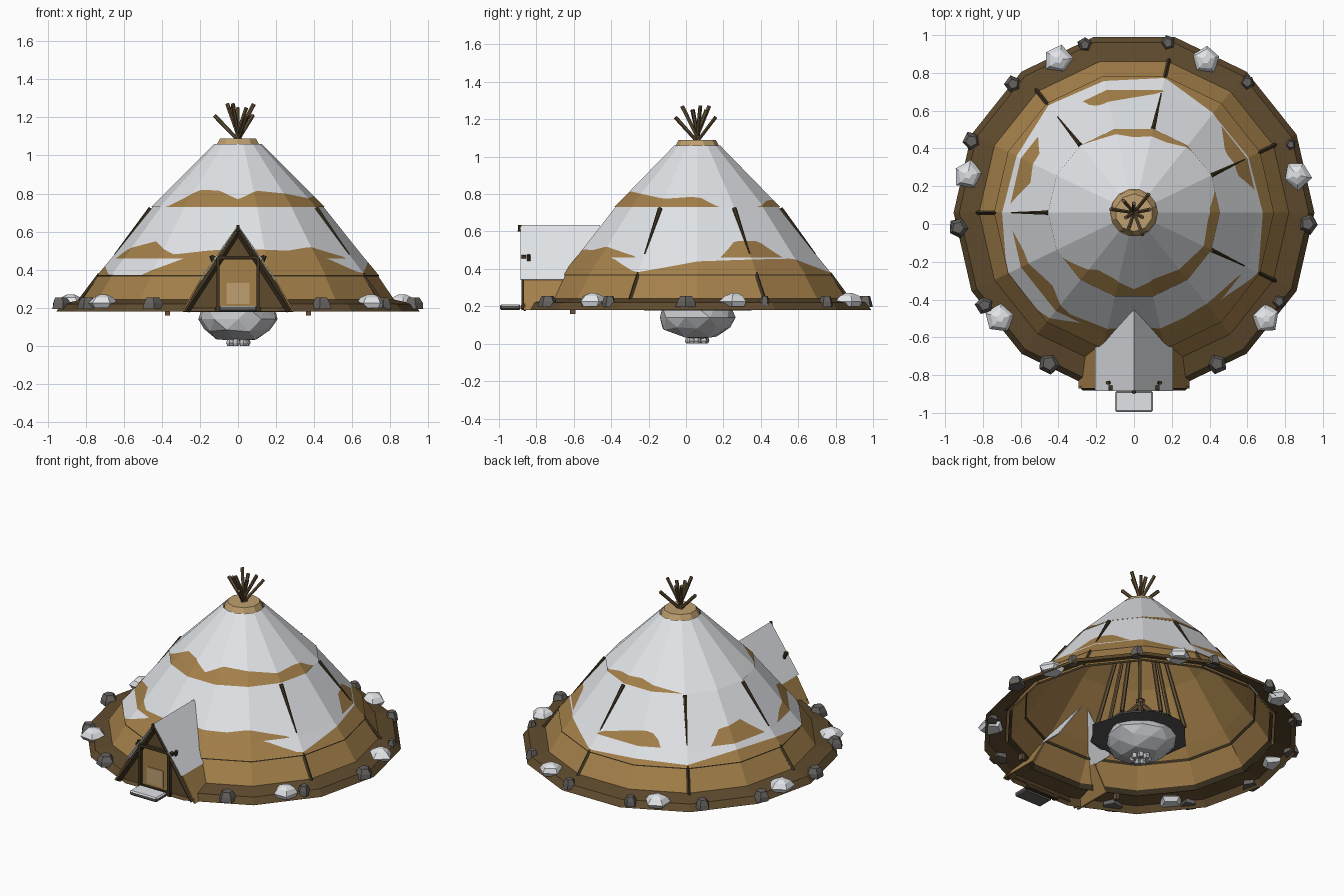
import bpy, bmesh, math, random
from mathutils import Vector

random.seed(4)
cube = bpy.data.objects.get("Cube")
if cube:
    bpy.data.objects.remove(cube, do_unlink=True)

CY = 0.06       # tent axis offset in y
SIDES = 14
SUB = 8


def material(name, rgb):
    m = bpy.data.materials.new(name)
    m.use_nodes = True
    m.diffuse_color = (*rgb, 1)
    node = next(n for n in m.node_tree.nodes if n.type == 'BSDF_PRINCIPLED')
    node.inputs["Base Color"].default_value = (*rgb, 1)
    node.inputs["Roughness"].default_value = 0.9
    return m


SNOW = material("snow white", (0.76, 0.78, 0.81))
HIDE = material("tan hide", (0.37, 0.215, 0.068))
EARTH = material("brown hide", (0.115, 0.07, 0.027))
WOOD = material("dark wood", (0.05, 0.034, 0.015))
STICK = material("brown wood", (0.13, 0.085, 0.04))
STONE = material("grey stone", (0.13, 0.122, 0.115))
PALE = material("pale stone", (0.55, 0.56, 0.58))
ASH = material("dark ash", (0.09, 0.09, 0.092))
LIGHT = material("light hide", (0.52, 0.35, 0.16))


def finish(name, bm, *mats):
    me = bpy.data.meshes.new(name)
    bm.to_mesh(me)
    bm.free()
    ob = bpy.data.objects.new(name, me)
    bpy.context.collection.objects.link(ob)
    for m in mats:
        me.materials.append(m)
    return ob


def corner(k, r, z):
    a = math.tau * k / SIDES
    return Vector((r * math.cos(a), CY + r * math.sin(a), z))


def ring_point(i, r, z):
    """Point on the many-sided ring, in small steps along each side."""
    k, f = divmod(i, SUB)
    return corner(k, r, z).lerp(corner(k + 1, r, z), f / SUB)


def edge_height(points, deg):
    """Snow edge height at an angle, interpolated around the tent."""
    pts = sorted(points)
    pts = [(pts[-1][0] - 360, pts[-1][1])] + pts + [(pts[0][0] + 360, pts[0][1])]
    for (a, u), (b, v) in zip(pts, pts[1:]):
        if a <= deg <= b:
            return u + (v - u) * (deg - a) / max(b - a, 0.01)


def tier(name, top, bottom, snow_edge=None, base=HIDE):
    """Cone band: snow above the wavy edge, hide below it."""
    bm = bmesh.new()
    (r0, z0), (r1, z1) = top, bottom
    cols = []
    for i in range(SIDES * SUB):
        z = z0
        if snow_edge:
            z = min(z0, max(z1, edge_height(snow_edge, 360 * i / (SIDES * SUB))))
        r = r0 + (r1 - r0) * (z0 - z) / (z0 - z1)
        cols.append([bm.verts.new(ring_point(i, *p)) for p in ((r0, z0), (r, z), (r1, z1))])
    for i, a in enumerate(cols):
        b = cols[(i + 1) % len(cols)]
        for row in (0, 1):
            f = bm.faces.new((a[row], a[row + 1], b[row + 1], b[row]))
            f.material_index = row
    bmesh.ops.remove_doubles(bm, verts=bm.verts, dist=0.0004)
    return finish(name, bm, SNOW, base)


def pole(name, a, b, r0, r1, mat, sides=6):
    a, b = Vector(a), Vector(b)
    bm = bmesh.new()
    bmesh.ops.create_cone(bm, cap_ends=True, segments=sides, radius1=r0, radius2=r1,
                          depth=(b - a).length)
    ob = finish(name, bm, mat)
    ob.location = (a + b) / 2
    ob.rotation_mode = 'QUATERNION'
    ob.rotation_quaternion = (b - a).to_track_quat('Z', 'Y')
    return ob


def prism(name, outline, y0, y1, mat):
    """Extrude an x-z outline along y."""
    bm = bmesh.new()
    face = bm.faces.new([bm.verts.new((x, y0, z)) for x, z in outline])
    ext = bmesh.ops.extrude_face_region(bm, geom=[face])
    moved = [v for v in ext["geom"] if isinstance(v, bmesh.types.BMVert)]
    bmesh.ops.translate(bm, verts=moved, vec=(0, y1 - y0, 0))
    bmesh.ops.recalc_face_normals(bm, faces=bm.faces)
    return finish(name, bm, mat)


def box(name, x0, x1, y0, y1, z0, z1, mat):
    return prism(name, [(x0, z0), (x1, z0), (x1, z1), (x0, z1)], y0, y1, mat)


def stone(name, x, y, layers, mat, sides=5):
    """Stacked rings, slightly uneven, closed top and bottom."""
    bm = bmesh.new()
    turn = random.uniform(0, math.tau)
    rings = []
    for r, z in layers:
        rings.append([bm.verts.new((x + r * random.uniform(.9, 1.1) * math.cos(turn + math.tau * i / sides),
                                    y + r * random.uniform(.9, 1.1) * math.sin(turn + math.tau * i / sides), z))
                      for i in range(sides)])
    for a, b in zip(rings, rings[1:]):
        for i in range(sides):
            j = (i + 1) % sides
            bm.faces.new((a[i], a[j], b[j], b[i]))
    bm.faces.new(rings[0][::-1])
    bm.faces.new(rings[-1])
    return finish(name, bm, mat)


# Tent cover with snow lying on its tiers
upper_edge = [(45, .73), (65, .765), (90, .775), (110, .75), (127, .73), (213, .73), (237, .82),
              (255, .815), (270, .77), (285, .815), (310, .80), (335, .775), (355, .785), (3, .78), (15, .73)]
middle_edge = [(9, .44), (20, .55), (34, .55), (47, .44), (74, .44), (78, .48), (104, .54), (112, .52),
               (114, .44), (140, .44), (148, .54), (164, .56), (178, .44), (184, .44), (198, .50), (222, .55),
               (238, .48), (255, .50), (270, .51), (295, .50), (308, .52), (328, .47), (334, .44)]
lower_edge = [(0, .44), (25, .45), (50, .455), (77, .38), (103, .40), (128, .385), (154, .43),
              (180, .42), (200, .375), (225, .37), (244, .46), (316, .46), (333, .38)]
tier("upper_cover", (.125, 1.06), (.455, .73), upper_edge)
tier("middle_cover", (.445, .735), (.68, .44), middle_edge)
tier("lower_cover", (.665, .46), (.74, .37), lower_edge)
tier("skirt_seam", (.74, .371), (.741, .364), base=WOOD)
tier("skirt", (.73, .375), (.825, .235))
tier("ground_flap_top", (.82, .243), (.925, .22), base=EARTH)
tier("ground_flap_edge", (.925, .22), (.955, .18), base=EARTH)

# Hide lining and its dark seams inside
lining = [(.11, 1.05), (.43, .73), (.65, .45), (.715, .375), (.81, .235)]
for top, bottom in zip(lining, lining[1:]):
    tier("hide_lining", top, bottom)
tier("lining_seam_low", (.79, .25), (.81, .222), base=WOOD)
tier("lining_seam_high", (.698, .385), (.708, .37), base=WOOD)

# Smoke collar and crossed pole tips
bm = bmesh.new()
bmesh.ops.create_cone(bm, cap_ends=True, segments=10, radius1=.122, radius2=.1, depth=.04)
collar = finish("smoke_collar", bm, LIGHT)
collar.location = (0, CY, 1.068)
for i in range(9):
    a = math.tau * i / 9 + .2
    r, z = ((.085, 1.27), (.125, 1.21), (.05, 1.25))[i % 3]
    pole("pole_tip", (-.03 * math.cos(a), CY - .03 * math.sin(a), 1.05),
         (r * math.cos(a), CY + r * math.sin(a), z), .009, .011, STICK)

# Rack poles around the hearth, and battens showing through the cover
for i in range(7):
    k = 7 + 2 * i
    pole("rack_pole", corner(k, .27, .2), corner(k, .07, 1.0), .014, .01, STICK)
    if i not in (1, 2):
        pole("cover_batten", corner(k, .648, .478), corner(k, .457, .722), .004, .013, WOOD)
        pole("skirt_batten", corner(k, .83, .235), corner(k, .725, .375), .012, .012, WOOD, 4)

# Stones holding down the ground flap
for x, y in ((.38, .87), (-.4, .87), (.86, .26), (-.88, .26), (.7, -.5), (-.71, -.5)):
    stone("snowy_stone", x, y, [(.06, .2), (.078, .225), (.055, .255), (.02, .27)], SNOW)
for x, y, s in ((-.26, .95, .04), (.18, .96, .04), (-.64, .74, .045), (.6, .75, .04), (-.86, .44, .05),
                (.83, .42, .03), (-.93, -.02, .055), (.92, 0, .055), (-.79, -.43, .05), (.77, -.41, .04),
                (-.45, -.74, .06), (.44, -.74, .055)):
    stone("dark_stone", x, y, [(s, .195), (s * .9, .225), (s * .6, .255)], STONE)

# Entrance porch: roof slabs, gable, frame and door
for s in (-1, 1):
    prism("porch_snow", [(0, .635), (0, .627), (s * .2, .34), (s * .206, .342)], -.885, -.46, SNOW)
    prism("porch_hide", [(s * .192, .345), (s * .2, .345), (s * .295, .18), (s * .285, .18)], -.87, -.6, HIDE)
    prism("gable_panel", [(s * .1, .2), (s * .27, .2), (s * .1, .45)], -.86, -.85, EARTH)
    pole("gable_beam", (s * .272, -.862, .185), (0, -.862, .6), .019, .016, WOOD, 4)
    box("door_post", s * .105 - .009, s * .105 + .009, -.88, -.855, .18, .46, WOOD)
    pole("roof_peg", (s * .13, -.84, .445), (s * .14, -.84, .475), .011, .011, WOOD)
    box("ground_peg", s * .37 - .012, s * .37 + .012, -.62, -.59, .16, .2, STICK)
prism("gable_top", [(-.1, .45), (.1, .45), (0, .6)], -.86, -.85, EARTH)
box("door_lintel", -.135, .135, -.88, -.855, .455, .473, WOOD)
box("door_flap", -.1, .1, -.862, -.852, .2, .45, HIDE)
box("door_patch", -.06, .06, -.868, -.862, .22, .33, LIGHT)
box("door_sill", -.12, .12, -.875, -.85, .18, .205, WOOD)
pole("ridge_pole", (0, -.88, .607), (0, -.5, .607), .01, .01, WOOD)
pole("ridge_finial", (0, -.888, .60), (0, -.888, .635), .012, .009, WOOD)
step = box("door_step", -.1, .1, -.995, -.885, .18, .21, STONE)
step.data.materials.append(SNOW)
for f in step.data.polygons:
    f.material_index = int(f.normal.z > .5)
bevel = step.modifiers.new("worn_edge", 'BEVEL')
bevel.width = .008

# Fire pit: stone bowl under the floor, ash ring, pebbles and logs
bm = bmesh.new()
bmesh.ops.create_icosphere(bm, subdivisions=2, radius=1)
for v in bm.verts:
    v.co *= random.uniform(.92, 1.06)
    v.co = Vector((v.co.x * .21, CY + v.co.y * .21, max(.025, .14 + v.co.z * .12)))
finish("fire_bowl", bm, PALE)
stone("ash_ring", 0, CY, [(.29, .177), (.28, .185)], ASH, 18)
for i in range(7):
    a = math.tau * i / 7
    stone("pit_pebble", .045 * math.cos(a), CY + .045 * math.sin(a), [(.015, 0), (.022, .015), (.015, .04)], PALE)
    pole("fire_log", (.17 * math.cos(a), CY + .17 * math.sin(a), .2),
         (-.02 * math.cos(a), CY - .02 * math.sin(a), .42), .02, .015, STICK)
